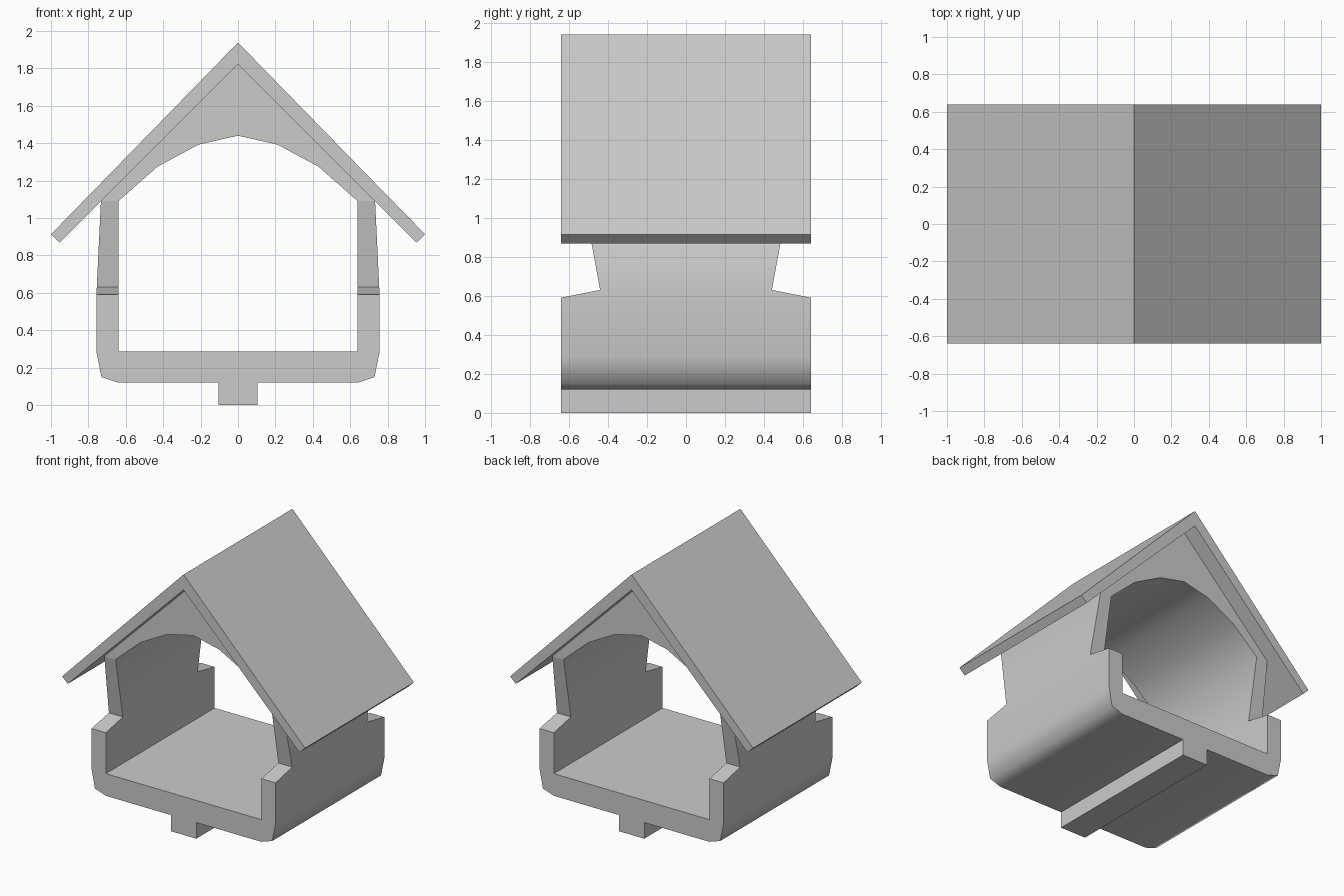
import bpy
import bmesh
from math import radians

default = bpy.data.objects.get("Cube")
if default:
    bpy.data.objects.remove(default, do_unlink=True)

# One plain grey for everything
GREY = (0.6, 0.6, 0.6, 1.0)
grey = bpy.data.materials.new("plain grey")
grey.use_nodes = True
grey.diffuse_color = GREY
grey.node_tree.nodes["Principled BSDF"].inputs["Base Color"].default_value = GREY

DEPTH = 0.64   # half length along y


def band(name, half, closed=False, smooth_angle=None):
    """Solid strip swept through stations (outer xz, inner xz, half depth),
    mirrored in x; the half list starts on the centre line."""
    mirrored = [((-o[0], o[1]), (-i[0], i[1]), d) for o, i, d in half[1:]]
    if closed:
        mirrored = mirrored[:-1]
    stations = mirrored[::-1] + half
    bm = bmesh.new()
    rings = []
    for (ox, oz), (ix, iz), d in stations:
        rings.append([bm.verts.new(co) for co in
                      ((ox, -d, oz), (ix, -d, iz), (ix, d, iz), (ox, d, oz))])
    pairs = list(zip(rings, rings[1:]))
    if closed:
        pairs.append((rings[-1], rings[0]))
    for a, b in pairs:
        for k in range(4):
            n = (k + 1) % 4
            face = bm.faces.new((a[k], a[n], b[n], b[k]))
            # inner and outer skins are smooth, the end faces stay flat
            face.smooth = smooth_angle is not None and k in (1, 3)
    if not closed:
        bm.faces.new(rings[0])
        bm.faces.new(rings[-1])
    bmesh.ops.remove_doubles(bm, verts=bm.verts[:], dist=0.0001)
    bmesh.ops.recalc_face_normals(bm, faces=bm.faces[:])
    if smooth_angle is not None:
        for e in bm.edges:
            flat = any(not f.smooth for f in e.link_faces)
            e.smooth = not flat and e.calc_face_angle(0) < smooth_angle
    mesh = bpy.data.meshes.new(name)
    bm.to_mesh(mesh)
    bm.free()
    mesh.materials.append(grey)
    obj = bpy.data.objects.new(name, mesh)
    bpy.context.collection.objects.link(obj)
    return obj


# Floor, side walls with notched ends, and arched gable in one hollow shell
band("house_shell", [
    ((0, 0.12), (0, 0.285), DEPTH),
    ((0.64, 0.12), (0.64, 0.285), DEPTH),
    ((0.73, 0.15), (0.64, 0.285), DEPTH),
    ((0.757, 0.285), (0.64, 0.285), DEPTH),
    ((0.757, 0.59), (0.64, 0.59), DEPTH),
    ((0.755, 0.63), (0.64, 0.63), 0.44),
    ((0.733, 1.09), (0.64, 1.09), 0.525),
    ((0.43, 1.393), (0.43, 1.275), 0.525),
    ((0.21, 1.613), (0.21, 1.393), 0.525),
    ((0, 1.823), (0, 1.44), 0.525),
], closed=True, smooth_angle=radians(62))

# Pitched roof slab
band("roof", [
    ((0, 1.938), (0, 1.823), DEPTH),
    ((1.0, 0.913), (0.954, 0.869), DEPTH),
])

# Keel rail under the floor
band("base_rail", [
    ((0, 0.12), (0, 0), DEPTH),
    ((0.105, 0.12), (0.105, 0), DEPTH),
])
